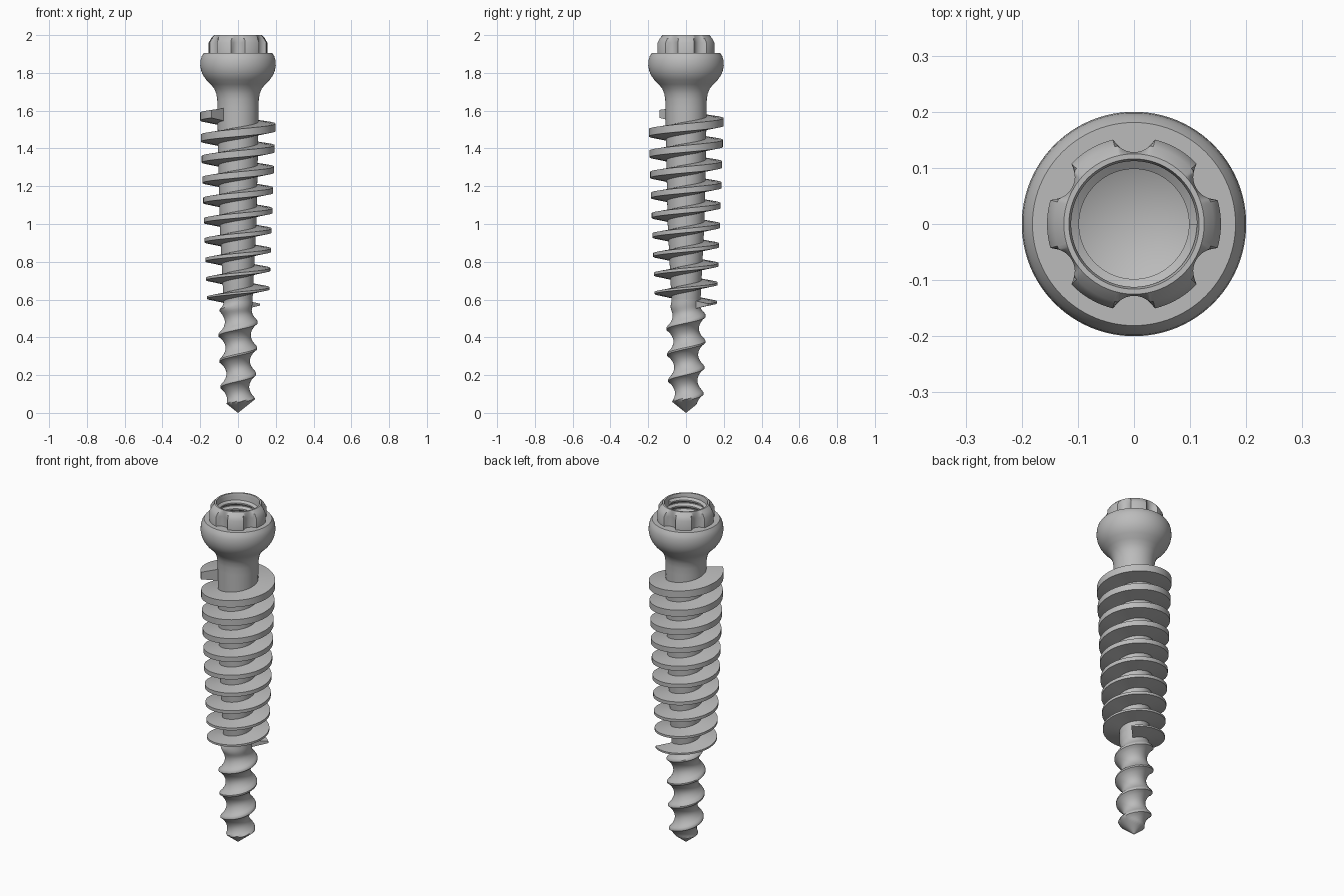
import bpy
import bmesh
from math import sin, cos, pi, sqrt, radians

if "Cube" in bpy.data.objects:
    bpy.data.objects.remove(bpy.data.objects["Cube"], do_unlink=True)

steel = bpy.data.materials.new("brushed steel grey")
steel.use_nodes = True
steel.diffuse_color = (0.5, 0.5, 0.5, 1)
steel.node_tree.nodes["Principled BSDF"].inputs["Base Color"].default_value = (0.5, 0.5, 0.5, 1)


def clamp(v, lo=0.0, hi=1.0):
    return max(lo, min(hi, v))


def sweep(name, section, first, last, per_turn, capped=False, weld=0.0004):
    """Sweep section(turn) -> [(radius, z), ...] around the z axis."""
    bm = bmesh.new()
    count = round((last - first) * per_turn)
    rows = []
    for i in range(count + 1):
        turn = first + (last - first) * i / count
        a = 2 * pi * turn
        rows.append([bm.verts.new((r * cos(a), r * sin(a), z)) for r, z in section(turn)])
    for p, q in zip(rows, rows[1:]):
        for j in range(len(p) - 1):
            bm.faces.new((p[j], q[j], q[j + 1], p[j + 1]))
    if capped:
        bm.faces.new(rows[0])
        bm.faces.new(rows[-1][::-1])
    bmesh.ops.remove_doubles(bm, verts=bm.verts, dist=weld)
    bmesh.ops.dissolve_degenerate(bm, edges=bm.edges, dist=0.00005)
    mesh = bpy.data.meshes.new(name)
    bm.to_mesh(mesh)
    bm.free()
    mesh.materials.append(steel)
    obj = bpy.data.objects.new(name, mesh)
    bpy.context.collection.objects.link(obj)
    bpy.ops.object.select_all(action='DESELECT')
    obj.select_set(True)
    bpy.context.view_layer.objects.active = obj
    bpy.ops.object.shade_smooth_by_angle(angle=radians(35))
    return obj


# Tapered shaft, flared neck and rounded head
body = [(0.066, 0.54), (0.077, 0.6), (0.097, 1.0), (0.106, 1.4), (0.109, 1.62),
        (0.11, 1.66), (0.115, 1.69), (0.126, 1.717), (0.145, 1.74), (0.168, 1.763),
        (0.185, 1.787), (0.195, 1.812), (0.2, 1.84), (0.198, 1.868),
        (0.192, 1.888), (0.181, 1.905), (0.115, 1.905)]
sweep("shaft_and_head", lambda t: body, 0, 1, 96)


# Six-lobed driver on top of the head
def driver_section(turn):
    a = (turn * 360) % 60 - 30
    d, size = 0.168, 0.04
    off = d * sin(radians(a))
    groove = d * cos(radians(a)) - sqrt(size ** 2 - off ** 2) if abs(off) < size else 1
    return [(min(r, groove), z) for r, z in
            [(0.155, 1.9), (0.155, 1.96), (0.142, 1.983), (0.125, 2.0)]] + [(0.116, 2.0)]


sweep("lobed_driver", driver_section, 0, 1, 180)

# Drilled bore with a conical floor
bore = [(0.116, 2.0), (0.112, 1.985), (0.112, 1.72), (0.098, 1.715), (0, 1.66)]
sweep("bore", lambda t: bore, 0, 1, 180)


# Internal thread in the bore
def bore_thread_section(turn):
    z = 1.73 + 0.034 * turn
    return [(0.113, z + 0.015), (0.098, z + 0.004), (0.098, z - 0.004), (0.113, z - 0.015)]


sweep("bore_thread", bore_thread_section, 0, 7, 64, capped=True)


# Wide upper thread, thinner and narrower towards the bottom
def wide_thread_section(turn):
    s = turn - 0.5
    z = 0.61 + 0.0984 * s + 0.0009 * s * s
    k = clamp(s / 9)
    crest = 0.165 + 0.035 * k
    half = 0.005 + 0.016 * k
    root = 0.068 + 0.034 * k
    low, high = 0.022 + 0.015 * k, 0.02 + 0.011 * k
    return [(root, z - low), (crest, z - half), (crest, z + half), (root, z + high)]


sweep("wide_thread", wide_thread_section, 0.125, 9.625, 72, capped=True)


# Slim lower screw with rounded valleys, ending in a pointed tip
def slim_screw_section(turn):
    pitch, points = 0.137, 16
    out = []
    for j in range(points + 1):
        u = j / points
        z = clamp(0.338 + pitch * (turn + u), 0, 0.6)
        wave = 1 - sin(pi * clamp((u - 0.1) / 0.9)) ** 0.75
        fade = clamp((0.6 - z) / 0.05)
        valley = 0.055 + 0.015 * z / 0.5
        crest = 0.088 + 0.016 * clamp(z / 0.4)
        r = valley + (crest - valley) * wave * fade
        r += (0.077 - r) * clamp((z - 0.53) / 0.07)
        out.append((min(r, 1.25 * z), z))
    return out


sweep("slim_screw_tip", slim_screw_section, -4, 2, 64)
